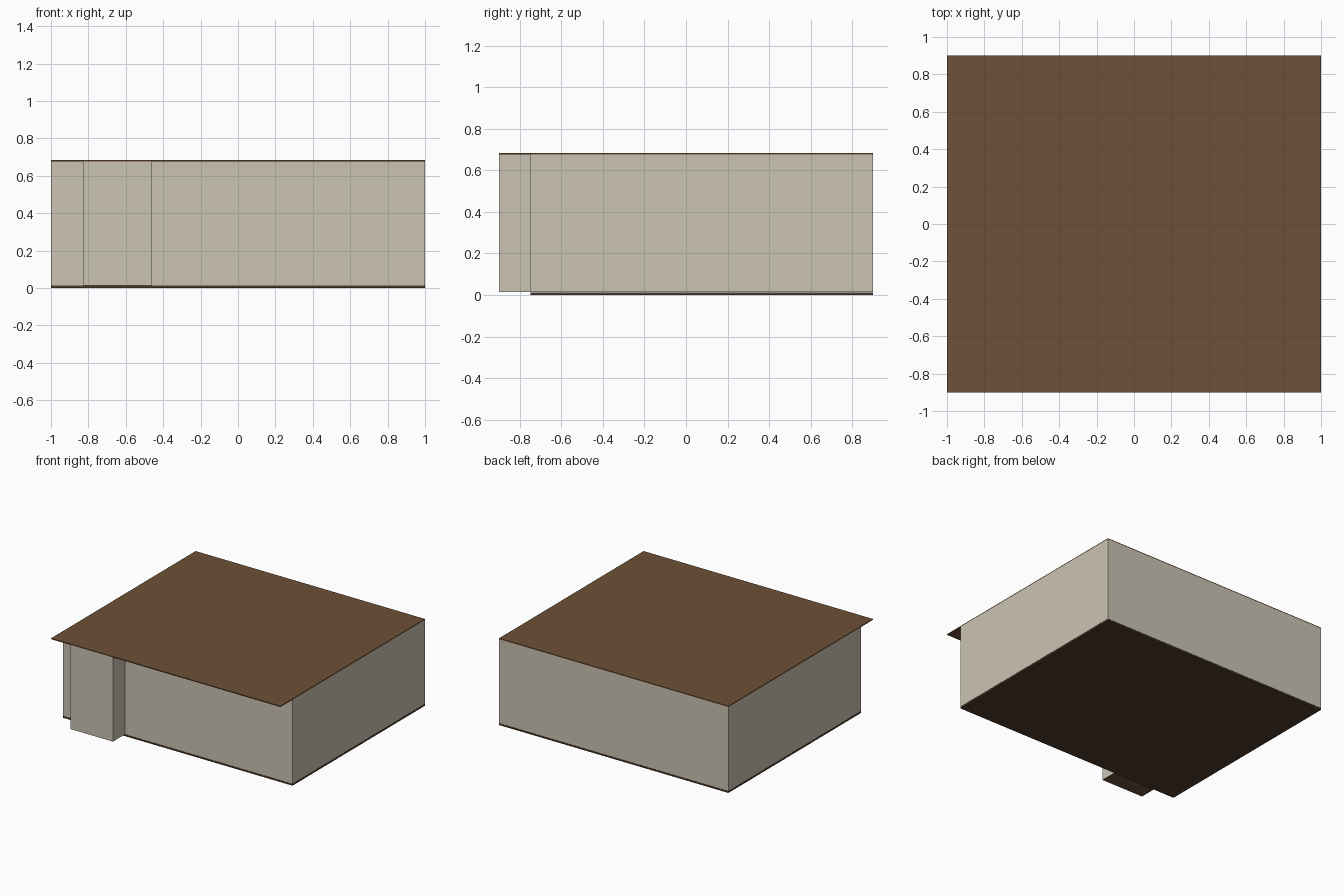
import bpy
import bmesh

if "Cube" in bpy.data.objects:
    bpy.data.objects.remove(bpy.data.objects["Cube"])


def material(name, color):
    mat = bpy.data.materials.new(name)
    mat.diffuse_color = (*color, 1)
    mat.use_nodes = True
    mat.node_tree.nodes["Principled BSDF"].inputs["Base Color"].default_value = mat.diffuse_color
    return mat


def prism(name, outline, z0, z1, mats, side=0, cap=0):
    """Extrude a plan outline upwards; caps and sides may differ in material."""
    bm = bmesh.new()
    face = bm.faces.new([bm.verts.new((x, y, z0)) for x, y in outline])
    res = bmesh.ops.extrude_face_region(bm, geom=[face], use_keep_orig=True)
    top = [g for g in res["geom"] if isinstance(g, bmesh.types.BMVert)]
    bmesh.ops.translate(bm, verts=top, vec=(0, 0, z1 - z0))
    bmesh.ops.recalc_face_normals(bm, faces=bm.faces)
    for f in bm.faces:
        f.material_index = cap if abs(f.normal.z) > 0.5 else side
    mesh = bpy.data.meshes.new(name)
    bm.to_mesh(mesh)
    bm.free()
    for m in mats:
        mesh.materials.append(m)
    obj = bpy.data.objects.new(name, mesh)
    bpy.context.collection.objects.link(obj)
    return obj


def rect(x0, x1, y0, y1):
    return [(x0, y0), (x1, y0), (x1, y1), (x0, y1)]


plaster = material("plaster", (0.60, 0.55, 0.45))
brown = material("brown_roof", (0.153, 0.082, 0.038))
dark = material("dark_brown_base", (0.08, 0.045, 0.025))

# ground slab under the main block
prism("base_slab", rect(-1, 1, -0.75, 0.9), 0, 0.012, [dark])

# walls with the projecting entrance bay, brown underside
plan = [(-1, -0.75), (-0.83, -0.75), (-0.83, -0.9), (-0.46, -0.9),
        (-0.46, -0.75), (1, -0.75), (1, 0.9), (-1, 0.9)]
prism("walls", plan, 0.014, 0.677, [plaster, brown], side=0, cap=1)

# flat roof overhanging the front
prism("roof", rect(-1, 1, -0.9, 0.9), 0.677, 0.684, [brown])
